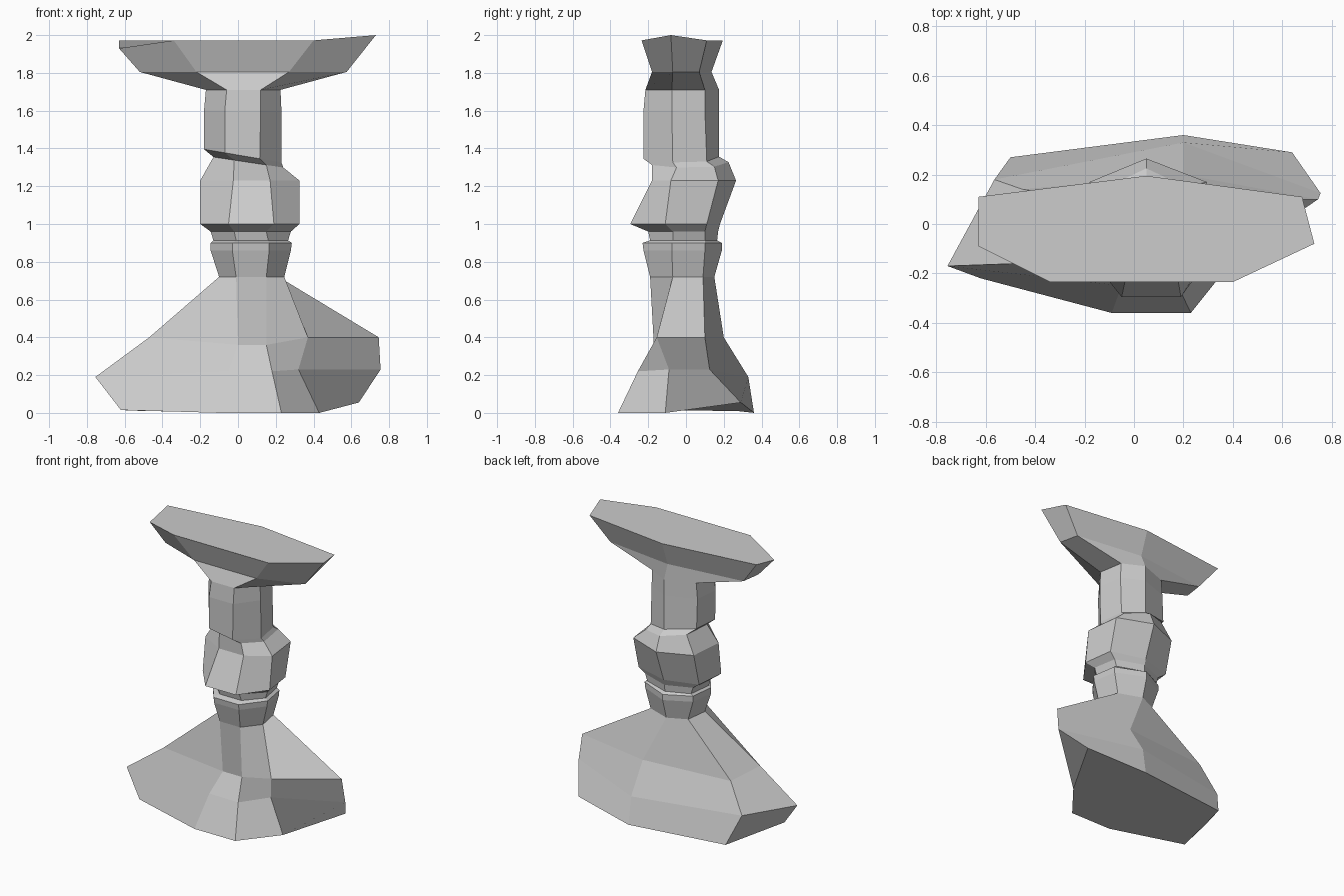
import bpy, bmesh


def ring(z, x_left, x_c, x_d, x_right, y_front, y_e, y_f, y_back, tilt=0.0):
    """Seven-sided cross-section; tilt slopes it down towards +x."""
    pts = [(x_left + 0.02, y_f), (x_left, y_e), (x_c, y_front), (x_d, y_front),
           (x_right, y_e), (x_right - 0.03, y_f), (0.05, y_back)]
    return [(x, y, z - tilt * x) for x, y in pts]


def loft(name, rings, cap_bottom=False, cap_top=False):
    """Skin flat quads between successive rings."""
    bm = bmesh.new()
    loops = [[bm.verts.new(p) for p in r] for r in rings]
    for a, b in zip(loops, loops[1:]):
        n = len(a)
        for i in range(n):
            j = (i + 1) % n
            bm.faces.new((a[i], a[j], b[j], b[i]))
    if cap_bottom:
        bm.faces.new(loops[0][::-1])
    if cap_top:
        bm.faces.new(loops[-1])
    mesh = bpy.data.meshes.new(name)
    bm.to_mesh(mesh)
    bm.free()
    obj = bpy.data.objects.new(name, mesh)
    bpy.context.collection.objects.link(obj)
    return obj


# Shared cross-sections where parts meet
neck = ring(0.72, -0.10, -0.01, 0.15, 0.245, -0.19, -0.07, 0.09, 0.15)
waist = ring(0.96, -0.145, -0.02, 0.15, 0.28, -0.20, -0.07, 0.10, 0.17)
twist = ring(1.365, -0.18, -0.07, 0.115, 0.23, -0.225, -0.07, 0.11, 0.175, 0.17)
shoulder = ring(1.71, -0.17, -0.06, 0.12, 0.225, -0.215, -0.075, 0.10, 0.175)

# Irregular flared base
foot = [(-0.50, 0.27, 0.01), (-0.62, -0.22, 0.015), (-0.09, -0.36, 0), (0.23, -0.36, 0),
        (0.43, -0.11, 0), (0.64, 0.29, 0.055), (0.20, 0.36, 0)]
flare = [(-0.565, 0.18, 0.20), (-0.755, -0.17, 0.19), (-0.05, -0.25, 0.22), (0.18, -0.255, 0.22),
         (0.32, -0.09, 0.23), (0.755, 0.125, 0.23), (0.20, 0.33, 0.19)]
slope = [(-0.45, 0.14, 0.40), (-0.47, -0.16, 0.40), (0.00, -0.17, 0.36), (0.15, -0.17, 0.36),
         (0.37, -0.155, 0.40), (0.745, 0.10, 0.40), (0.20, 0.20, 0.40)]
loft("base", [foot, flare, slope, neck], cap_bottom=True)

# Double collar
loft("collar", [
    neck,
    ring(0.86, -0.145, -0.03, 0.165, 0.28, -0.225, -0.075, 0.10, 0.19),
    ring(0.90, -0.145, -0.03, 0.165, 0.285, -0.23, -0.075, 0.10, 0.19),
    ring(0.913, -0.13, -0.01, 0.16, 0.265, -0.19, -0.07, 0.10, 0.165),
    waist])

# Lumpy knot
loft("knot", [
    waist,
    ring(1.00, -0.20, -0.05, 0.19, 0.325, -0.295, -0.11, 0.11, 0.18),
    ring(1.23, -0.20, -0.025, 0.17, 0.325, -0.18, -0.08, 0.17, 0.265),
    ring(1.335, -0.13, -0.02, 0.15, 0.24, -0.18, -0.05, 0.15, 0.225, 0.15),
    twist])

# Upper column
loft("column", [
    twist,
    ring(1.60, -0.18, -0.07, 0.12, 0.23, -0.225, -0.075, 0.10, 0.175),
    shoulder])

# Tray with a slightly uneven rim
rim = ring(1.972, -0.63, -0.34, 0.40, 0.73, -0.235, -0.085, 0.11, 0.195)
rim[0] = (-0.63, 0.11, 1.972)
rim[1] = (-0.63, -0.09, 1.93)
rim[4] = (0.73, -0.08, 2.0)
rim[5] = (0.68, 0.11, 1.972)
loft("tray", [
    shoulder,
    ring(1.805, -0.52, -0.22, 0.27, 0.575, -0.18, -0.07, 0.07, 0.135),
    rim], cap_top=True)
